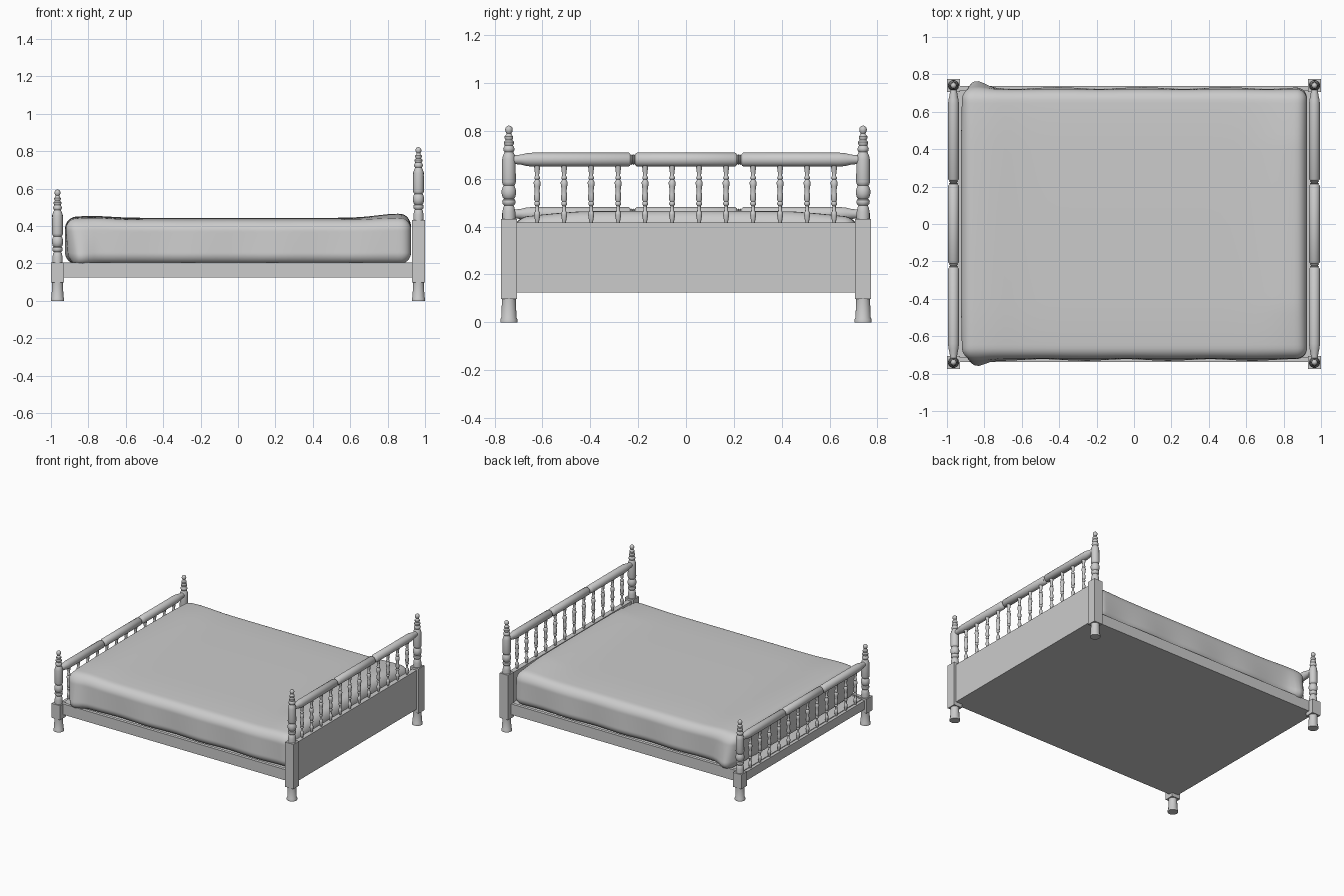
import bpy, bmesh, math
from mathutils import Vector, Matrix

if "Cube" in bpy.data.objects:
    bpy.data.objects.remove(bpy.data.objects["Cube"])


def finish(bm, name, smooth=35):
    bmesh.ops.recalc_face_normals(bm, faces=bm.faces)
    me = bpy.data.meshes.new(name)
    bm.to_mesh(me)
    bm.free()
    ob = bpy.data.objects.new(name, me)
    bpy.context.collection.objects.link(ob)
    if smooth:
        bpy.ops.object.select_all(action='DESELECT')
        bpy.context.view_layer.objects.active = ob
        ob.select_set(True)
        bpy.ops.object.shade_smooth_by_angle(angle=math.radians(smooth))
    return ob


def box(name, x0, x1, y0, y1, z0, z1):
    bm = bmesh.new()
    bmesh.ops.create_cube(bm, size=1)
    for v in bm.verts:
        v.co = Vector(((x0 + x1) / 2 + v.co.x * (x1 - x0),
                       (y0 + y1) / 2 + v.co.y * (y1 - y0),
                       (z0 + z1) / 2 + v.co.z * (z1 - z0)))
    return finish(bm, name, 0)


def lathe(name, profile, loc, sides=20, along_y=False):
    """Turned part: profile is a list of (height, radius)."""
    bm = bmesh.new()
    rings = [[bm.verts.new((r * math.cos(2 * math.pi * i / sides),
                            r * math.sin(2 * math.pi * i / sides), h))
              for i in range(sides)] for h, r in profile]
    for a, b in zip(rings, rings[1:]):
        for i in range(sides):
            j = (i + 1) % sides
            bm.faces.new((a[i], a[j], b[j], b[i]))
    bm.faces.new(rings[0][::-1])
    bm.faces.new(rings[-1])
    if along_y:
        bm.transform(Matrix.Rotation(math.pi / 2, 4, 'X'))
    bm.transform(Matrix.Translation(loc))
    return finish(bm, name, 40)


LEG = [(0, .036), (.012, .036), (.02, .032), (.09, .029), (.105, .029)]
POST = [(-.005, .028), (.03, .027), (.05, .023), (.056, .019), (.062, .026), (.072, .028),
        (.08, .026), (.084, .02), (.09, .026), (.105, .03), (.12, .03), (.132, .026),
        (.14, .022), (.146, .027), (.155, .029), (.25, .028), (.265, .025), (.28, .018),
        (.285, .022), (.293, .024), (.301, .021), (.307, .017), (.315, .021), (.322, .021),
        (.33, .014), (.338, .018), (.345, .018), (.353, .011), (.358, .01), (.364, .014),
        (.373, .016), (.382, .014), (.388, .008), (.39, .002)]
HALF_RAIL = [(.205, .029), (.21, .025), (.214, .019), (.218, .023), (.222, .018), (.226, .023),
             (.23, .019), (.234, .025), (.239, .029), (.64, .029), (.665, .027), (.69, .021), (.73, .017)]
RAIL = [(-h, r) for h, r in reversed(HALF_RAIL)] + HALF_RAIL
SPINDLE = [(0, .006), (.012, .009), (.035, .013), (.045, .012), (.05, .008), (.072, .007),
           (.078, .012), (.084, .012), (.09, .009), (.1, .013), (.12, .012), (.135, .010),
           (.155, .013), (.17, .015), (.178, .011), (.182, .008), (.187, .012), (.192, .012),
           (.198, .008), (.215, .010), (.245, .014)]
POST_X, POST_Y = .965, .74

# Headboard (+x, tall) and footboard (-x, low)
for label, sx, block_top, panel_top in (("head", 1, .432, .417), ("foot", -1, .205, .19)):
    x = sx * POST_X
    for side, sy in (("front", -1), ("back", 1)):
        y = sy * POST_Y
        lathe(f"{label}_{side}_leg", LEG, (x, y, 0))
        box(f"{label}_{side}_post_block", x - .035, x + .035, y - .034, y + .034, .098, block_top)
        lathe(f"{label}_{side}_turned_post", POST, (x, y, block_top))
    box(f"{label}_panel", x - .018, x + .018, -.72, .72, .125, panel_top)
    lathe(f"{label}_top_rail", RAIL, (x, 0, block_top + .248), along_y=True)
    for i in range(12):
        lathe(f"{label}_spindle", SPINDLE, (x, -.622 + i * .1128, panel_top - .003), sides=12)

# Base with side rails
box("bed_base", -.96, .96, -.715, .715, .125, .195)
for side, sy in (("front", -1), ("back", 1)):
    box(f"{side}_side_rail", -.95, .95, sy * .725 - .012, sy * .725 + .012, .125, .205)

# Mattress cover: rounded box with a gentle crown, humps and loose corners
bm = bmesh.new()
bmesh.ops.create_cube(bm, size=2)
bmesh.ops.subdivide_edges(bm, edges=bm.edges[:], cuts=47, use_grid_fill=True)
HALF = Vector((.925, .73, .12))
RAD = .06


def bump(t, width):
    return math.exp(-(t / width) ** 2)


for v in bm.verts:
    # cluster the grid towards the edges, then round them
    p = Vector([math.sin(c * math.pi / 2) * h for c, h in zip(v.co, HALF)])
    core = Vector([max(-(h - RAD), min(h - RAD, c)) for c, h in zip(p, HALF)])
    d = p - core
    if d.length > 1e-6:
        p = core + d * (max(abs(c) for c in d) / d.length)
    x, y, z = p
    up = max(0, min(1, (z + .12) / .24))
    low = 1 - up
    sy = 1 if y > 0 else -1
    edge_y = max(0, abs(y) / .73 - .6) / .4
    # crown, head hump and foot hump
    z += up * (.006 * (1 - (y / .73) ** 2) + .022 * bump(x - .86, .16) * (1 - .7 * edge_y)
               + .01 * bump(x + .78, .14) - .008 * edge_y ** 2)
    # sides lean in at the top and ripple
    y -= sy * edge_y * .012 * up
    y += sy * edge_y * low * .006 * math.sin(x * 14 + sy)
    # draped foot corners
    flare = bump(x + .84, .06) * edge_y * low
    y += sy * .042 * flare
    z -= .008 * flare
    x += .025 * bump(x + .925, .05) * edge_y * low
    v.co = (x, y, z + .318)
finish(bm, "mattress_cover", 60)
